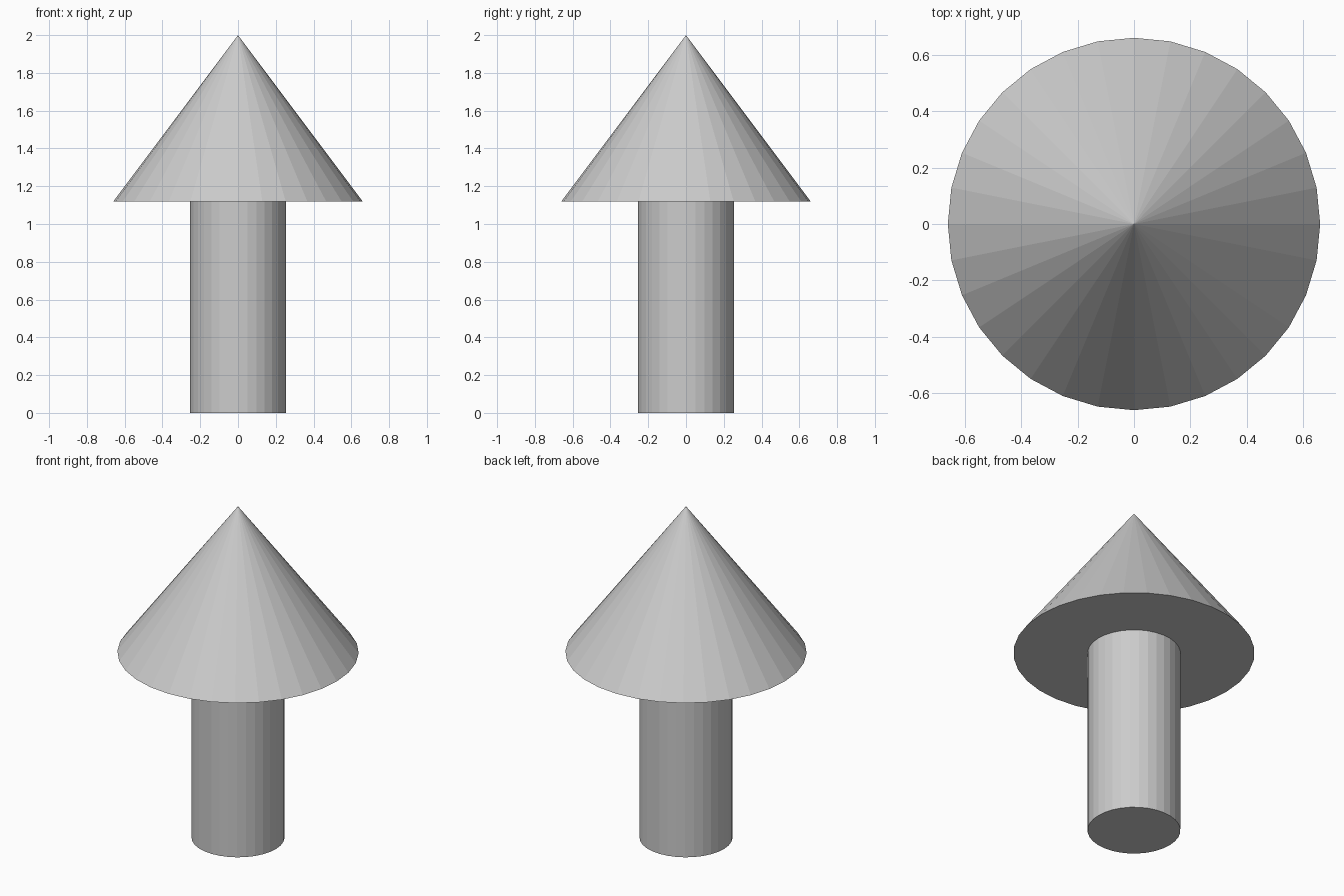
import bpy

if "Cube" in bpy.data.objects:
    bpy.data.objects.remove(bpy.data.objects["Cube"])

SIDES = 32
SHAFT_RADIUS = 0.254
HEAD_RADIUS = 0.66
HEAD_BASE = 1.12
HEIGHT = 2.0


def tapered_part(name, bottom_radius, top_radius, z0, z1):
    """Flat-shaded, capped round part between two heights."""
    bpy.ops.mesh.primitive_cone_add(
        vertices=SIDES, radius1=bottom_radius, radius2=top_radius,
        depth=z1 - z0, location=(0, 0, (z0 + z1) / 2))
    part = bpy.context.object
    part.name = name
    return part


# Upright round shaft
tapered_part("shaft", SHAFT_RADIUS, SHAFT_RADIUS, 0, HEAD_BASE)

# Wide pointed head
tapered_part("cone_head", HEAD_RADIUS, 0, HEAD_BASE, HEIGHT)
